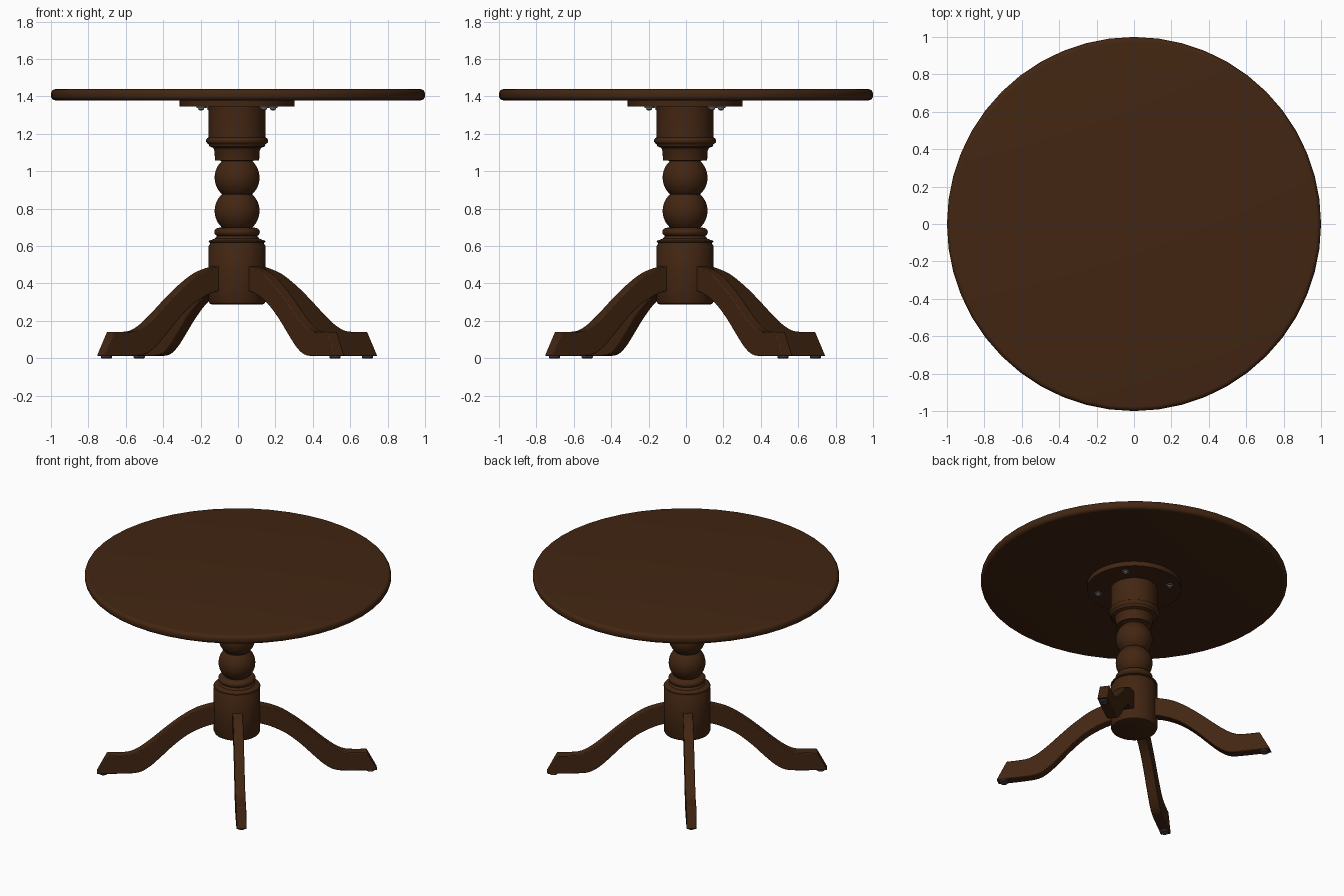
import bpy, bmesh, math
from mathutils import Vector, Matrix

if "Cube" in bpy.data.objects:
    bpy.data.objects.remove(bpy.data.objects["Cube"])


def material(name, rgb):
    m = bpy.data.materials.new(name)
    m.diffuse_color = (*rgb, 1)
    m.use_nodes = True
    m.node_tree.nodes["Principled BSDF"].inputs["Base Color"].default_value = m.diffuse_color
    return m


WOOD = material("dark wood", (0.055, 0.019, 0.006))
STEEL = material("grey steel", (0.16, 0.16, 0.16))
RUBBER = material("dark grey pad", (0.06, 0.06, 0.06))
CX, CY = -0.005, -0.005            # pedestal centre
LEG_ANGLE = math.atan2(0.6, 0.8)   # four legs, 90 degrees apart


def finish(bm, name, mat, angle=35):
    bmesh.ops.remove_doubles(bm, verts=bm.verts, dist=1e-5)
    bmesh.ops.recalc_face_normals(bm, faces=bm.faces)
    me = bpy.data.meshes.new(name)
    bm.to_mesh(me)
    bm.free()
    me.materials.append(mat)
    ob = bpy.data.objects.new(name, me)
    bpy.context.collection.objects.link(ob)
    bpy.ops.object.select_all(action='DESELECT')
    ob.select_set(True)
    bpy.context.view_layer.objects.active = ob
    bpy.ops.object.shade_smooth_by_angle(angle=math.radians(angle))
    return ob


def lathe(name, profile, mat, sides=48, at=(0, 0), angle=35):
    """Spin (radius, z) points around the vertical axis, capping both ends."""
    bm = bmesh.new()
    rings = []
    for r, z in profile:
        rings.append([bm.verts.new((at[0] + r * math.cos(2 * math.pi * i / sides),
                                    at[1] + r * math.sin(2 * math.pi * i / sides), z))
                      for i in range(sides)])
    for a, b in zip(rings, rings[1:]):
        for i in range(sides):
            j = (i + 1) % sides
            bm.faces.new((a[i], a[j], b[j], b[i]))
    bm.faces.new(rings[0])
    bm.faces.new(rings[-1])
    return finish(bm, name, mat, angle)


def arc(r0, z0, rad, a0, a1, n):
    return [(r0 + rad * math.cos(math.radians(a0 + (a1 - a0) * i / n)),
             z0 + rad * math.sin(math.radians(a0 + (a1 - a0) * i / n))) for i in range(n + 1)]


def smooth(pts, n=4):
    """Catmull-Rom curve through the points."""
    p = [Vector(q) for q in pts]
    p = [2 * p[0] - p[1]] + p + [2 * p[-1] - p[-2]]
    out = []
    for k in range(1, len(p) - 2):
        a, b, c, d = p[k - 1:k + 3]
        for i in range(n):
            t = i / n
            out.append(0.5 * (2 * b + (c - a) * t + (2 * a - 5 * b + 4 * c - d) * t * t
                              + (3 * b - a - 3 * c + d) * t ** 3))
    return out + [p[-2]]


# Round top with softened rim
lathe("table_top",
      arc(0.975, 1.404, 0.025, -90, 0, 5) + arc(0.975, 1.414, 0.025, 0, 90, 5), WOOD)

# Mounting plate under the top
lathe("mounting_plate", [(0.308, 1.345), (0.308, 1.381)], WOOD, at=(CX, CY))

# Turned column, from the bottom up
profile = [(0.135, 0.288), (0.146, 0.292), (0.152, 0.305), (0.152, 0.60), (0.144, 0.612),
           (0.144, 0.618), (0.153, 0.622), (0.15, 0.628), (0.118, 0.64), (0.112, 0.65)]
profile += arc(0.1, 0.675, 0.022, -75, 75, 6)
profile += [(0.085, 0.70)]
profile += arc(0, 0.788, 0.12, -47, 47, 12)
profile += arc(0, 0.966, 0.12, -47, 47, 12)
profile += [(0.085, 1.056), (0.118, 1.058), (0.121, 1.11), (0.128, 1.125),
            (0.148, 1.133), (0.15, 1.142)]
profile += arc(0.148, 1.163, 0.018, -75, 75, 6)
profile += [(0.152, 1.187), (0.152, 1.35)]
lathe("turned_column", profile, WOOD, at=(CX, CY))

# Leg side outline (distance from centre, height)
TOP = smooth([(0.10, 0.495), (0.17, 0.487), (0.275, 0.452), (0.38, 0.385), (0.47, 0.313),
              (0.56, 0.235), (0.635, 0.178), (0.70, 0.147), (0.77, 0.141), (0.847, 0.141)])
LOW = smooth([(0.10, 0.365), (0.17, 0.355), (0.25, 0.325), (0.33, 0.28), (0.42, 0.205),
              (0.50, 0.125), (0.57, 0.06), (0.64, 0.02), (0.74, 0.012), (0.915, 0.012)])
HALF = 0.033


def make_leg(k):
    bm = bmesh.new()
    rows = [[bm.verts.new((p.x, s * HALF, p.y)) for p, s in ((t, -1), (t, 1), (b, 1), (b, -1))]
            for t, b in zip(TOP, LOW)]
    for a, b in zip(rows, rows[1:]):
        for i in range(4):
            j = (i + 1) % 4
            bm.faces.new((a[i], a[j], b[j], b[i]))
    bm.faces.new(rows[0])
    bm.faces.new(rows[-1])
    rot = Matrix.Rotation(LEG_ANGLE + k * math.pi / 2, 4, 'Z')
    bm.transform(Matrix.Translation((CX, CY, 0)) @ rot)
    ob = finish(bm, f"leg_{k + 1}", WOOD)
    bev = ob.modifiers.new("soft_edges", 'BEVEL')
    bev.width, bev.segments, bev.limit_method = 0.005, 2, 'ANGLE'
    bev.angle_limit = math.radians(40)


for k in range(4):
    a = LEG_ANGLE + k * math.pi / 2
    c, s = math.cos(a), math.sin(a)
    make_leg(k)
    # Floor pad under the foot
    lathe(f"foot_pad_{k + 1}", [(0.026, 0), (0.03, 0.004), (0.03, 0.014)], RUBBER, 20,
          (CX + 0.872 * c, CY + 0.872 * s))
    # Bolt and washer holding the plate to the top
    lathe(f"plate_bolt_{k + 1}", [(0.008, 1.326), (0.014, 1.329), (0.016, 1.338), (0.025, 1.339),
                                  (0.025, 1.347)], STEEL, 16, (CX + 0.24 * c, CY + 0.24 * s))
